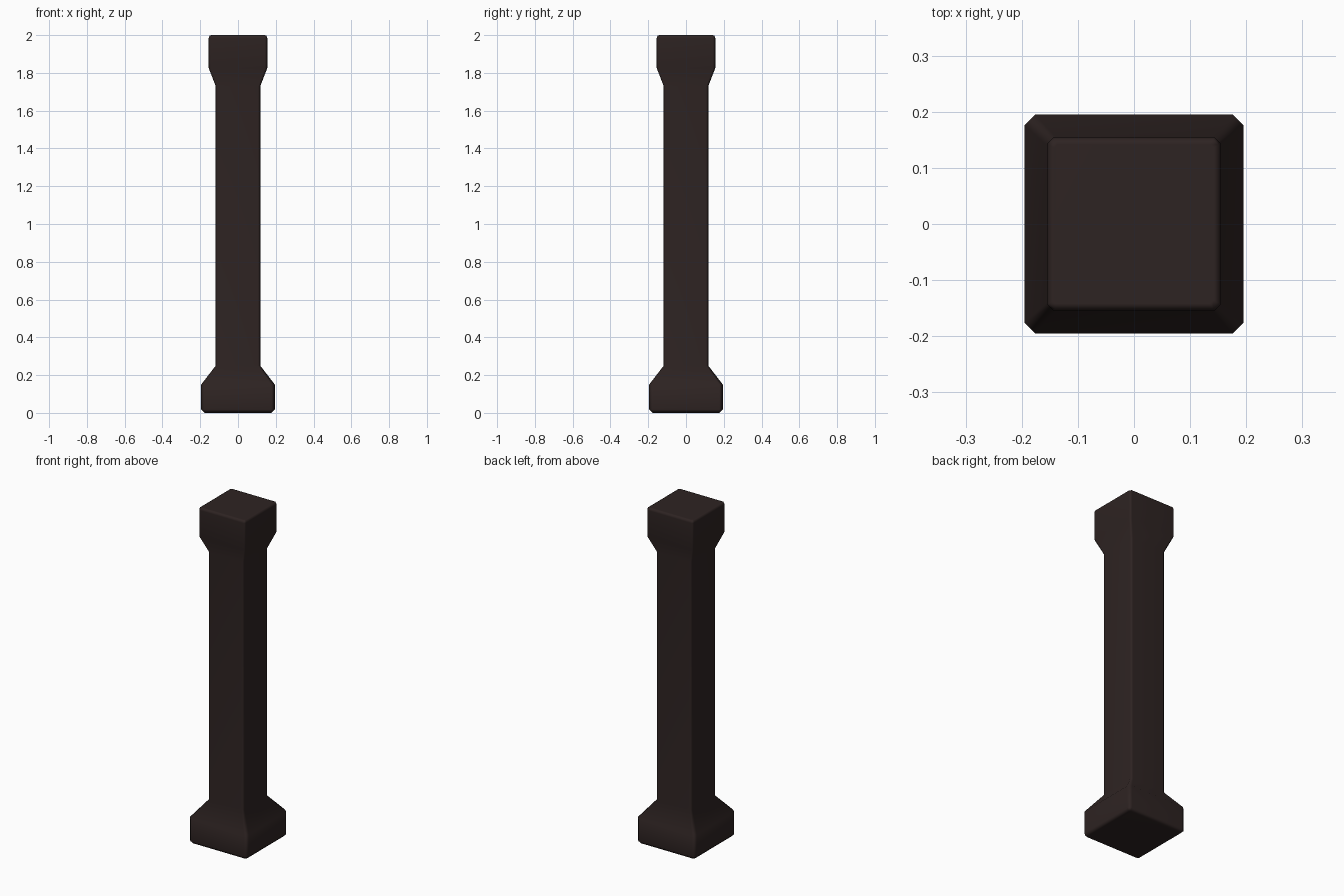
import bpy, bmesh, math

if "Cube" in bpy.data.objects:
    bpy.data.objects.remove(bpy.data.objects["Cube"])

# One dark brown for the whole post
mat = bpy.data.materials.new("dark brown wood")
mat.diffuse_color = (0.027, 0.017, 0.016, 1)
mat.use_nodes = True
mat.node_tree.nodes["Principled BSDF"].inputs["Base Color"].default_value = mat.diffuse_color

# Square sections with cut corners: height, half width, corner cut
SECTIONS = [
    (0.0, 0.177, 0.006),    # underside of foot
    (0.018, 0.195, 0.019),  # foot
    (0.15, 0.195, 0.019),
    (0.25, 0.118, 0.012),   # shaft
    (1.73, 0.118, 0.012),
    (1.825, 0.155, 0.012),  # capital
    (1.985, 0.155, 0.012),
    (1.996, 0.151, 0.010),  # softened top edge
    (2.0, 0.142, 0.006),
]


def ring(bm, z, w, c):
    """Octagonal loop: a square with its corners cut off."""
    k = w - c
    pts = [(w, -k), (w, k), (k, w), (-k, w), (-w, k), (-w, -k), (-k, -w), (k, -w)]
    return [bm.verts.new((x, y, z)) for x, y in pts]


# Pillar: loft through the sections and close both ends
bm = bmesh.new()
rings = [ring(bm, *s) for s in SECTIONS]
for lower, upper in zip(rings, rings[1:]):
    for i in range(8):
        j = (i + 1) % 8
        bm.faces.new((lower[i], lower[j], upper[j], upper[i]))
bm.faces.new(rings[0][::-1])
bm.faces.new(rings[-1])
bmesh.ops.recalc_face_normals(bm, faces=bm.faces)
mesh = bpy.data.meshes.new("pillar")
bm.to_mesh(mesh)
bm.free()
mesh.materials.append(mat)
pillar = bpy.data.objects.new("pillar", mesh)
bpy.context.collection.objects.link(pillar)

# Soft corners, with shading weighted to the big flat faces
bpy.context.view_layer.objects.active = pillar
pillar.select_set(True)
bpy.ops.object.shade_smooth_by_angle(angle=math.radians(60))
weighted = pillar.modifiers.new("even shading", "WEIGHTED_NORMAL")
weighted.keep_sharp = True
